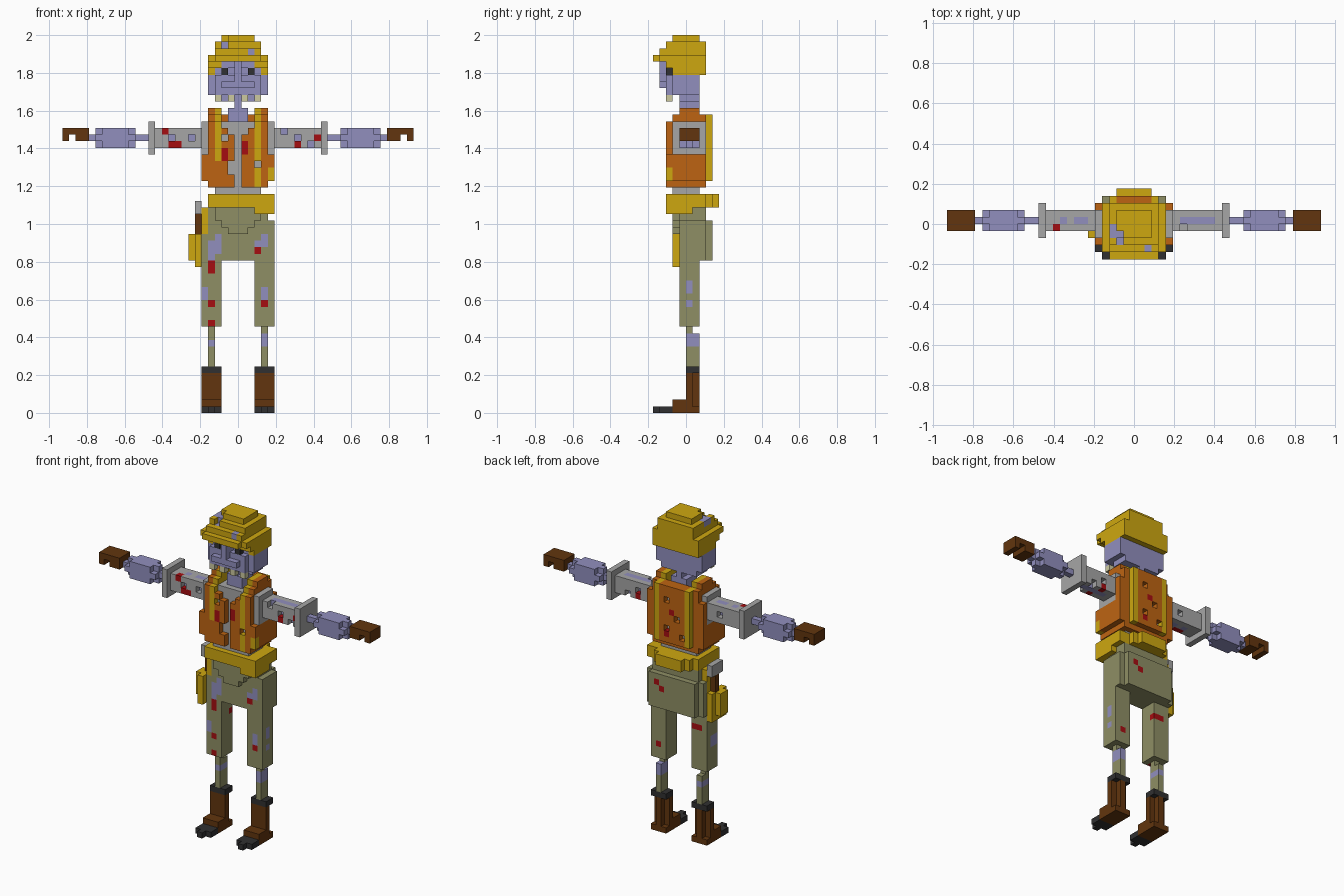
import bpy, bmesh

if "Cube" in bpy.data.objects:
    bpy.data.objects.remove(bpy.data.objects["Cube"])

V = 2 / 57  # edge length of one cube
COLORS = {
    'Y': ('yellow', (206, 167, 16)), 'S': ('lavender_skin', (145, 143, 190)),
    'G': ('shirt_gray', (166, 166, 166)), 'O': ('vest_orange', (190, 100, 18)),
    'P': ('olive_cloth', (143, 143, 101)), 'B': ('leather_brown', (98, 53, 14)),
    'K': ('near_black', (48, 48, 49)), 'R': ('blood_red', (166, 13, 17)),
    'T': ('tooth_cream', (205, 202, 160)),
}


def linear(c):
    c /= 255
    return c / 12.92 if c <= 0.04045 else ((c + 0.055) / 1.055) ** 2.4


mats = {}
for key, (label, rgb) in COLORS.items():
    mats[key] = bpy.data.materials.new(label)
    mats[key].diffuse_color = (*[linear(c) for c in rgb], 1)
KEYS = list(COLORS)

grid = {}  # cube cell -> (part, colour)


def part(name, boxes, side=0):
    """Fill boxes (colour, first col, last col, y0, y1, z0, z1).
    Colour '-' cuts. side: 0 as given, 1/-1 one side, 2 both sides."""
    for s in {0: (1,), 1: (1,), -1: (-1,), 2: (1, -1)}[side]:
        for col, a, b, y0, y1, z0, z1 in boxes:
            for x in range(a, b + 1):
                for y in range(y0, y1):
                    for z in range(z0, z1):
                        if col == '-':
                            grid.pop((s * x, y, z), None)
                        else:
                            grid[s * x, y, z] = (name, col)


def paint(spots):
    """Recolour cubes that already exist, keeping their part."""
    for col, a, b, y0, y1, z0, z1 in spots:
        for x in range(a, b + 1):
            for y in range(y0, y1):
                for z in range(z0, z1):
                    if (x, y, z) in grid:
                        grid[x, y, z] = (grid[x, y, z][0], col)


# head, nose, muzzle, teeth, eyes
part('head', [
    ('S', -3, 3, -2, 2, 47, 55), ('S', -3, 3, -3, 2, 48, 51),
    ('S', -2, 2, -3, 2, 52, 53), ('S', -4, 4, -2, 2, 48, 51),
    ('-', -3, 3, -3, -1, 47, 48),
    ('S', 0, 0, -4, -2, 50, 53), ('S', -2, 2, -4, -3, 49, 50),
])
part('teeth', [('T', 3, 3, -3, -2, 47, 48), ('T', 1, 1, -3, -2, 47, 48)], 2)
part('eye', [('K', 2, 2, -3, -2, 51, 52)], 2)
part('neck', [('S', 0, 0, -1, 2, 46, 47), ('S', -1, 1, -1, 2, 43, 46)])

# hard hat with brim
part('hard_hat', [
    ('Y', -2, 2, -2, 2, 56, 57), ('Y', -3, 3, -3, 3, 55, 56),
    ('Y', -3, 3, -4, 3, 54, 55), ('Y', -4, 4, -4, 3, 53, 54),
    ('Y', -3, 3, -5, -4, 53, 54), ('Y', -4, 4, 2, 3, 51, 53),
])
part('hard_hat', [('Y', 4, 4, -2, 3, 51, 53), ('Y', 3, 4, -3, -2, 52, 53)], 2)
part('hard_hat', [('-', -2, -2, -3, -1, 55, 57), ('S', -2, -2, -2, 0, 55, 56)])
paint([('S', -3, -3, -2, 0, 55, 56), ('S', 2, 2, -4, -3, 54, 55),
       ('S', -2, -2, -3, -2, 54, 55)])

# shirt body
part('shirt', [('G', -4, 4, -2, 2, 34, 44), ('G', -3, 3, -2, 2, 33, 34),
               ('S', -1, 1, -1, 2, 43, 46)])

# arms
for s, word in ((1, 'left'), (-1, 'right')):
    part(word + '_sleeve', [
        ('G', 5, 5, -2, 2, 39, 44), ('G', 6, 12, -1, 2, 40, 43),
        ('G', 13, 13, -2, 3, 39, 44)], s)
    part(word + '_forearm', [
        ('S', 14, 22, 0, 1, 41, 42), ('S', 17, 20, -1, 2, 40, 43),
        ('S', 16, 21, 0, 1, 40, 43), ('S', 16, 21, -1, 2, 41, 42)], s)
    part(word + '_glove', [
        ('B', 23, 26, -1, 2, 42, 43), ('B', 23, 24, -1, 2, 41, 42),
        ('B', 26, 26, -1, 2, 41, 42)], s)
# torn holes in the sleeves
for x, z in ((-10, 41), (-7, 41), (9, 41), (11, 40), (7, 42)):
    part('sleeve_hole', [('-', x, x, -1, 0, z, z + 1)])
for x, z in ((-8, 41), (8, 41), (10, 40)):
    part('sleeve_hole', [('-', x, x, 1, 2, z, z + 1)])
paint([('S', a, a, 0, 1, 40, 43) for a in (-10, -7, 7, 9, 11, -8, 8, 10)])
paint([('R', -11, -11, -1, 0, 42, 43), ('R', -10, -9, -1, 0, 40, 41),
       ('R', 9, 9, -1, 0, 40, 41), ('R', 12, 12, -1, 0, 41, 42),
       ('R', 8, 8, 1, 2, 40, 41)])

# safety vest with reflective stripes
part('vest', [('O', -4, 4, 2, 3, 34, 45), ('O', -3, 3, 3, 4, 35, 45)])
part('vest', [
    ('O', 3, 4, -1, 2, 45, 46), ('O', 3, 4, -2, 3, 44, 45),
    ('O', 3, 4, -3, -2, 34, 44), ('O', 1, 2, -3, -2, 34, 43),
    ('-', 1, 1, -3, -2, 42, 43), ('O', 4, 4, -2, 3, 34, 44),
    ('O', 5, 5, -3, 3, 35, 39), ('O', 5, 5, 2, 3, 39, 43),
    ('Y', 3, 3, -1, 2, 45, 46), ('Y', 3, 3, -2, 3, 44, 45),
    ('Y', 3, 3, -3, -2, 38, 44), ('Y', 3, 3, 3, 4, 35, 45),
], 2)
part('vest', [
    ('-', -1, -1, -3, -2, 36, 38), ('-', 3, 3, -3, -2, 37, 38),
    ('-', -2, -2, -3, -2, 41, 42), ('Y', 3, 3, -3, -2, 34, 37),
    ('-', 1, 1, 3, 4, 42, 43), ('-', -1, -1, 3, 4, 39, 40),
    ('-', 1, 1, 3, 4, 37, 38), ('-', -2, -2, 3, 4, 36, 37)])
paint([('G', -2, 1, 2, 3, 36, 43),
       ('R', -2, -2, -3, -2, 38, 40), ('R', 1, 1, -3, -2, 39, 41),
       ('R', 0, 0, 3, 4, 40, 41), ('R', 1, 1, 3, 4, 36, 37),
       ('Y', 5, 5, -3, -2, 35, 37)])

# trousers
part('trousers', [
    ('P', -4, 4, -1, 3, 29, 31), ('P', -5, 5, -1, 3, 23, 29),
    ('P', -4, 4, 3, 4, 23, 29), ('P', -3, 3, -2, -1, 29, 31),
    ('P', -2, 2, -2, -1, 28, 29), ('P', -1, 1, -2, -1, 27, 28)])
for s, word in ((1, 'left'), (-1, 'right')):
    part(word + '_trouser_leg', [
        ('P', 3, 5, -1, 2, 13, 23), ('P', 4, 4, 0, 1, 7, 13),
        ('P', 4, 4, 0, 2, 7, 12)], s)
    part(word + '_boot', [
        ('B', 3, 5, 0, 1, 0, 7), ('B', 4, 4, 1, 2, 0, 7),
        ('B', 3, 5, -2, 2, 0, 1), ('B', 3, 5, -2, 1, 1, 2),
        ('K', 3, 5, 0, 2, 6, 7), ('K', 3, 5, -4, -2, 0, 1),
        ('K', 4, 4, -5, -4, 0, 1)], s)
# tears and blood on the trousers
paint([('S', -4, -3, -1, 0, 24, 26), ('S', -4, -4, -1, 0, 23, 24),
       ('S', -3, -3, -1, 0, 26, 27), ('S', -5, -5, -1, 1, 17, 19),
       ('S', 4, 4, -1, 0, 25, 27), ('S', 3, 3, -1, 0, 25, 26),
       ('S', 4, 4, -1, 0, 17, 19), ('S', 5, 5, 0, 1, 18, 20),
       ('S', 5, 5, 0, 1, 16, 17)])
paint([('S', -4, -4, 0, 2, 10, 11), ('S', 4, 4, 0, 2, 10, 12),
       ('R', -4, -4, -1, 0, 21, 23), ('R', -4, -4, -1, 0, 16, 17),
       ('R', -4, -4, -1, 0, 13, 14), ('R', 3, 3, -1, 0, 24, 25),
       ('R', 4, 4, -1, 0, 16, 17), ('R', 3, 3, 3, 4, 27, 28),
       ('R', 2, 2, 3, 4, 26, 27), ('R', -4, -3, 1, 2, 20, 21),
       ('R', 4, 4, 1, 2, 15, 16)])

# tool belt, pouches
part('tool_belt', [
    ('Y', -4, 4, -3, 3, 31, 33), ('Y', -3, 3, 3, 4, 31, 33),
    ('Y', -2, 2, 4, 5, 31, 33), ('Y', 3, 5, -3, 1, 30, 33),
    ('Y', 5, 5, 1, 3, 31, 33), ('Y', -5, -5, -1, 2, 27, 31)])
# hammer in its holster
part('hammer', [('G', -6, -6, -1, 2, 30, 32), ('B', -6, -6, 0, 1, 27, 30)])
part('holster', [('Y', -6, -6, -2, 2, 22, 27), ('Y', -7, -7, -1, 1, 23, 27)])

# turn the cubes of each part into a mesh of outside faces
AXES = [(d, s) for d in range(3) for s in (0, 1)]
for name in sorted({p for p, _ in grid.values()}):
    bm = bmesh.new()
    verts = {}
    for cell, (p, col) in grid.items():
        if p != name:
            continue
        for d, s in AXES:
            near = list(cell)
            near[d] += 2 * s - 1
            if tuple(near) in grid:
                continue
            u, w = (d + 1) % 3, (d + 2) % 3
            ring = []
            for du, dw in ((0, 0), (1, 0), (1, 1), (0, 1)):
                c = list(cell)
                c[d] += s
                c[u] += du
                c[w] += dw
                c = tuple(c)
                if c not in verts:
                    verts[c] = bm.verts.new(((c[0] - 0.5) * V, c[1] * V, c[2] * V))
                ring.append(verts[c])
            face = bm.faces.new(ring if s else ring[::-1])
            face.material_index = KEYS.index(col)
    me = bpy.data.meshes.new(name)
    bm.to_mesh(me)
    bm.free()
    for k in KEYS:
        me.materials.append(mats[k])
    bpy.context.collection.objects.link(bpy.data.objects.new(name, me))

for m in bpy.data.materials:
    if m.users and not m.is_grease_pencil:
        m.use_nodes = True
        m.node_tree.nodes["Principled BSDF"].inputs["Base Color"].default_value = m.diffuse_color
